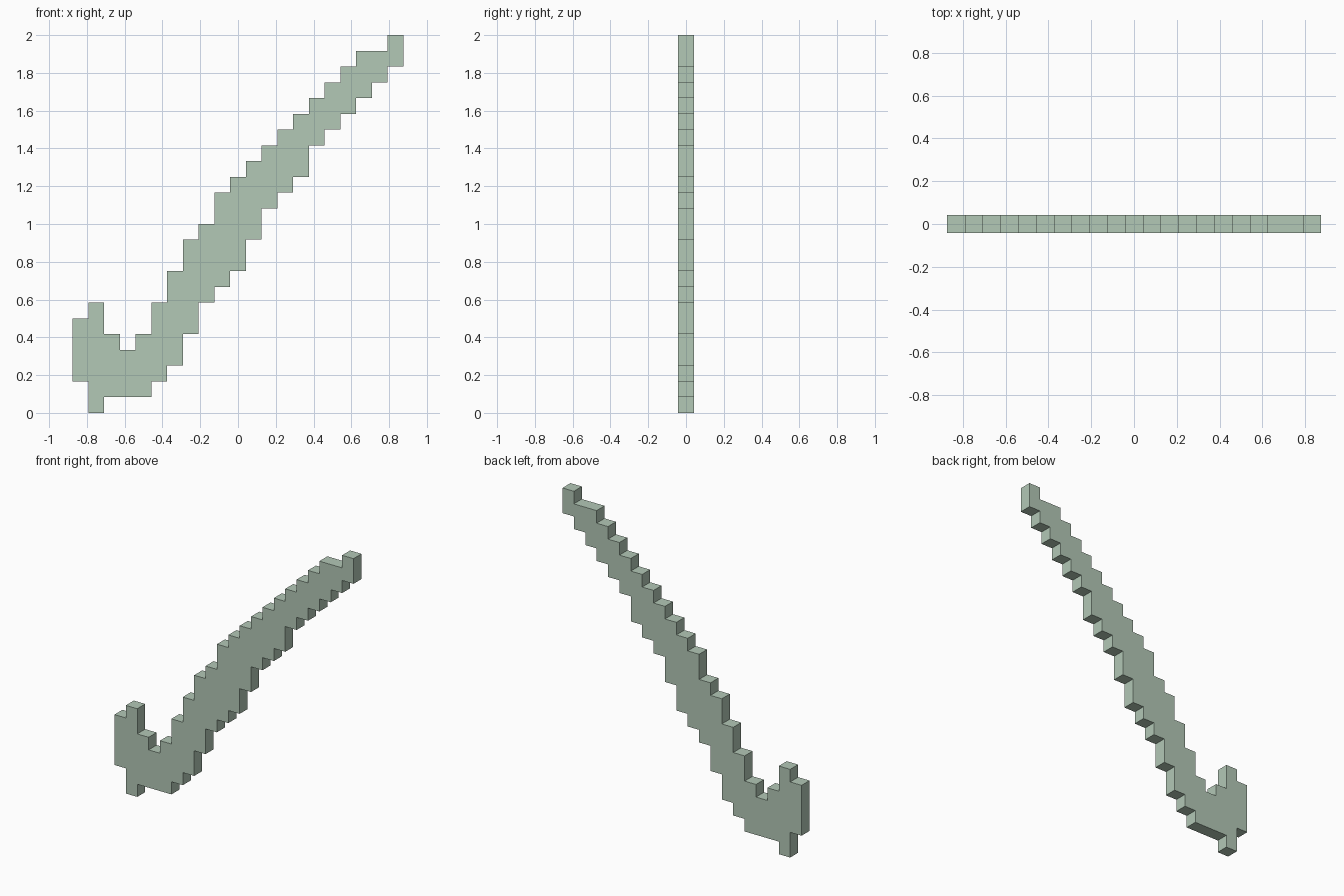
import bpy
import bmesh

if "Cube" in bpy.data.objects:
    bpy.data.objects.remove(bpy.data.objects["Cube"])

CELL = 2 / 24          # the blade is drawn on a grid 21 cells wide, 24 high
HALF_T = CELL / 2      # one cell thick

# Stepped silhouette: (bottom, top) of each column in cells, left to right
COLUMNS = [
    (2, 6), (0, 7), (1, 5), (1, 4), (1, 5), (2, 7), (3, 9),         # hooked handle
    (5, 11), (7, 12), (8, 14), (9, 15), (11, 16), (13, 17),         # wide blade
    (14, 18), (15, 19), (17, 20), (18, 21), (19, 22), (20, 23),     # taper
    (21, 23), (22, 24),                                             # tip
]


def stair(side):
    """Corner points of the bottom (0) or top (1) edge, skipping flat joins."""
    pts = []
    for i, col in enumerate(COLUMNS):
        z = col[side]
        if pts and pts[-1][1] == z:
            pts.pop()
        else:
            pts.append((i, z))
        pts.append((i + 1, z))
    return pts


def material(name, rgb):
    mat = bpy.data.materials.new(name)
    mat.diffuse_color = (*rgb, 1)
    mat.use_nodes = True
    mat.node_tree.nodes["Principled BSDF"].inputs["Base Color"].default_value = mat.diffuse_color
    return mat


# Curved blade: outline face extruded through its thickness
outline = stair(0) + stair(1)[::-1]
half_w = len(COLUMNS) / 2
bm = bmesh.new()
verts = [bm.verts.new(((x - half_w) * CELL, -HALF_T, z * CELL)) for x, z in outline]
face = bm.faces.new(verts)
ext = bmesh.ops.extrude_face_region(bm, geom=[face], use_keep_orig=True)
moved = [g for g in ext["geom"] if isinstance(g, bmesh.types.BMVert)]
bmesh.ops.translate(bm, verts=moved, vec=(0, 2 * HALF_T, 0))
bmesh.ops.recalc_face_normals(bm, faces=bm.faces)

mesh = bpy.data.meshes.new("curved_blade")
bm.to_mesh(mesh)
bm.free()
mesh.materials.append(material("pale sage green", (0.45, 0.58, 0.47)))
blade = bpy.data.objects.new("curved_blade", mesh)
bpy.context.collection.objects.link(blade)
